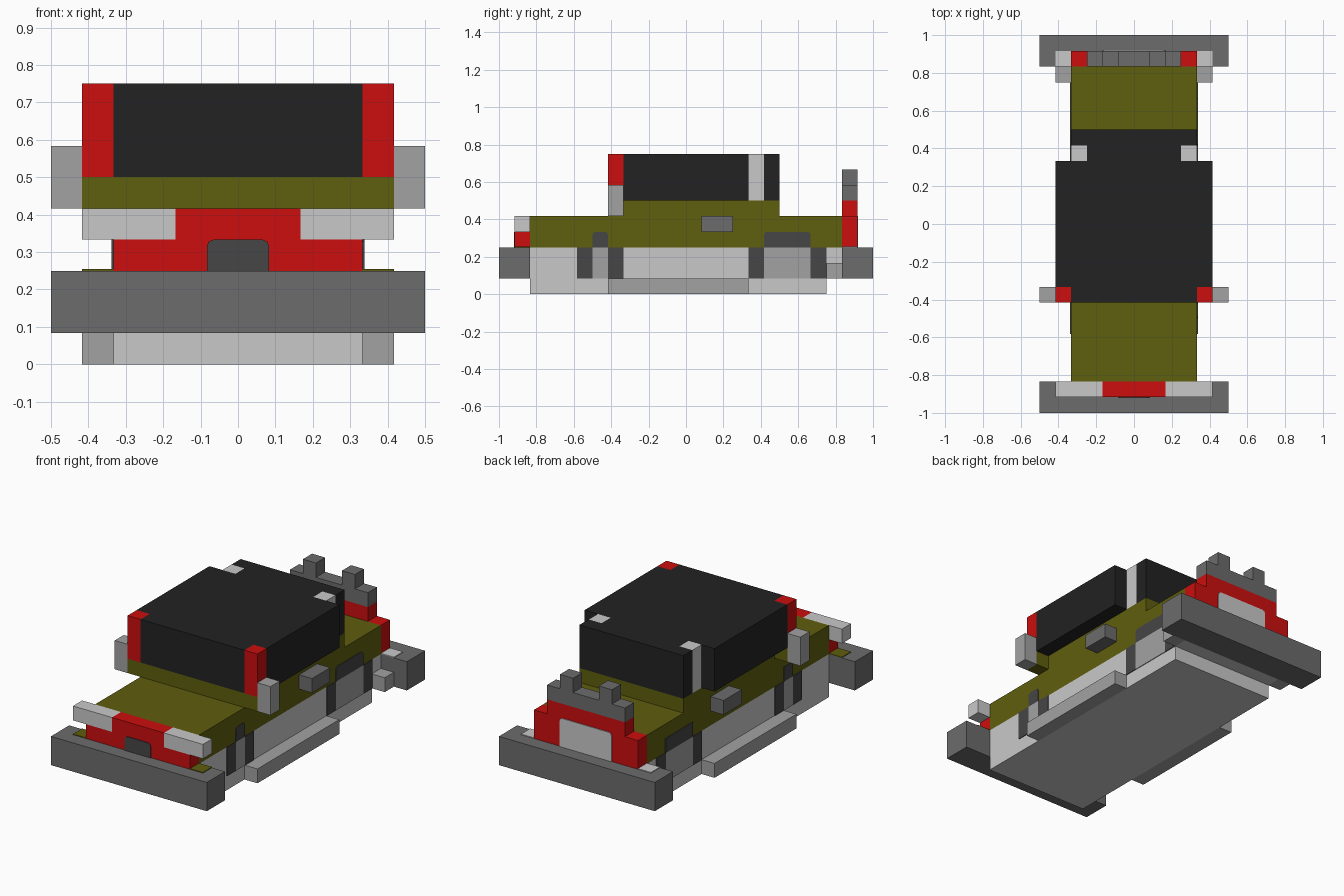
import bpy, bmesh

if "Cube" in bpy.data.objects:
    bpy.data.objects.remove(bpy.data.objects["Cube"])

U = 1 / 12      # block size: every part sits on this grid
T = 0.05        # plate thickness in blocks


def material(name, r, g, b):
    m = bpy.data.materials.new(name)
    lin = [(c / 255 / 12.92 if c < 11 else ((c / 255 + 0.055) / 1.055) ** 2.4) for c in (r, g, b)]
    m.diffuse_color = (*lin, 1)
    m.use_nodes = True
    m.node_tree.nodes["Principled BSDF"].inputs["Base Color"].default_value = m.diffuse_color
    return m


OLIVE = material("olive paint", 95, 94, 14)
RED = material("red", 204, 14, 14)
BLACK = material("black", 34, 34, 34)
DARK = material("dark grey", 70, 70, 70)
GREY = material("grey", 108, 108, 108)
MID = material("mid grey", 162, 162, 162)
LIGHT = material("light grey", 201, 201, 201)


def part(name, mat, *boxes, mirror=False, round_axis=None):
    """Boxes given as (x0, x1, y0, y1, z0, z1) in blocks, joined in one object.
    round_axis clips the upper corners of a plate facing that axis."""
    bm = bmesh.new()
    for b in boxes:
        for s in ((1, -1) if mirror else (1,)):
            vs = bmesh.ops.create_cube(bm, size=1)["verts"]
            for v in vs:
                for i in range(3):
                    lo, hi = b[2 * i], b[2 * i + 1]
                    v.co[i] = ((lo + hi) / 2 + v.co[i] * (hi - lo)) * U
                v.co.x *= s
            if round_axis is not None:
                edges = {e for v in vs for e in v.link_edges}
                tops = [e for e in edges
                        if abs((e.verts[0].co - e.verts[1].co)[round_axis]) > 1e-5
                        and min(v.co.z for v in e.verts) > (b[5] - 0.01) * U]
                bmesh.ops.bevel(bm, geom=tops, offset=0.018, segments=2,
                                profile=0.5, affect='EDGES')
    bmesh.ops.recalc_face_normals(bm, faces=bm.faces)
    me = bpy.data.meshes.new(name)
    bm.to_mesh(me)
    bm.free()
    me.materials.append(mat)
    ob = bpy.data.objects.new(name, me)
    bpy.context.collection.objects.link(ob)
    return ob


# Chassis, skirts and bumpers
part("chassis", LIGHT, (-4, 4, -10, 9, 0, 1), (-4, 4, -10, 10, 1, 3))
part("side_skirts", MID, (4, 5, -5, 4, 0, 1), mirror=True)
part("exhaust_boxes", MID, (4, 5, 9, 10, 1, 2), mirror=True)
part("front_bumper", GREY, (-6, 6, -12, -10, 1, 3))
part("rear_bumper", GREY, (-6, 6, 10, 12, 1, 3))
part("front_bumper_marks", OLIVE, (4, 5, -11, -10, 3, 3 + T), mirror=True)
part("rear_bumper_marks", LIGHT, (4, 5, 10, 11, 3, 3 + T), mirror=True)

# Painted body, cowl and door handles
part("body", OLIVE, (-4, 4, -10, 10, 3, 5))
part("waistline", OLIVE, (-4, 4, -4, 6, 5, 6), (-5, 5, -5, -4, 5, 6))
part("door_handles", GREY, (4, 5, 1, 3, 4, 5), mirror=True)
part("wing_mirrors", MID, (5, 6, -5, -4, 5, 7), mirror=True)

# Wheel openings painted on the sides
part("wheel_arch_sides", DARK, (4, 4 + T, -7, -6, 1, 3), (4, 4 + T, -5, -4, 1, 3),
     (4, 4 + T, 4, 5, 1, 3), (4, 4 + T, 8, 9, 1, 3), mirror=True)
part("wheel_arch_tops", DARK, (4, 4 + T, -6, -5, 3, 4), (4, 4 + T, 5, 8, 3, 4),
     mirror=True, round_axis=0)
part("wheels", MID, (4, 4 + T, -6, -5, 1, 3), (4, 4 + T, 5, 8, 1, 3), mirror=True)

# Cabin with corner pillars
part("cabin", BLACK, (-5, 5, -4, 4, 6, 9), (-4, 4, -5, -4, 6, 9),
     (-3, 3, 4, 5, 6, 9), (-4, 4, 5, 6, 6, 9))
part("front_pillars", RED, (4, 5, -5, -4, 6, 9), mirror=True)
part("rear_pillars", LIGHT, (3, 4, 4, 5, 6, 9), mirror=True)

# Nose
part("nose", RED, (-4, 4, -11, -10, 3, 4), (-2, 2, -11, -10, 4, 5))
part("headlights", LIGHT, (2, 5, -11, -10, 4, 5), mirror=True)
part("grille", DARK, (-1, 1, -11 - T, -11, 3, 4), round_axis=1)

# Tail panel, rear plate and rack
part("tail_panel", RED, (-4, 4, 10, 11, 3, 5), (-3, 3, 10, 11, 5, 6))
part("rear_plate", LIGHT, (-2, 2, 11, 11 + T, 3, 5), round_axis=1)
part("rear_rack", GREY, (-3, 3, 10, 11, 6, 7))
part("rack_posts", GREY, (1, 2, 10, 11, 7, 8), mirror=True)
